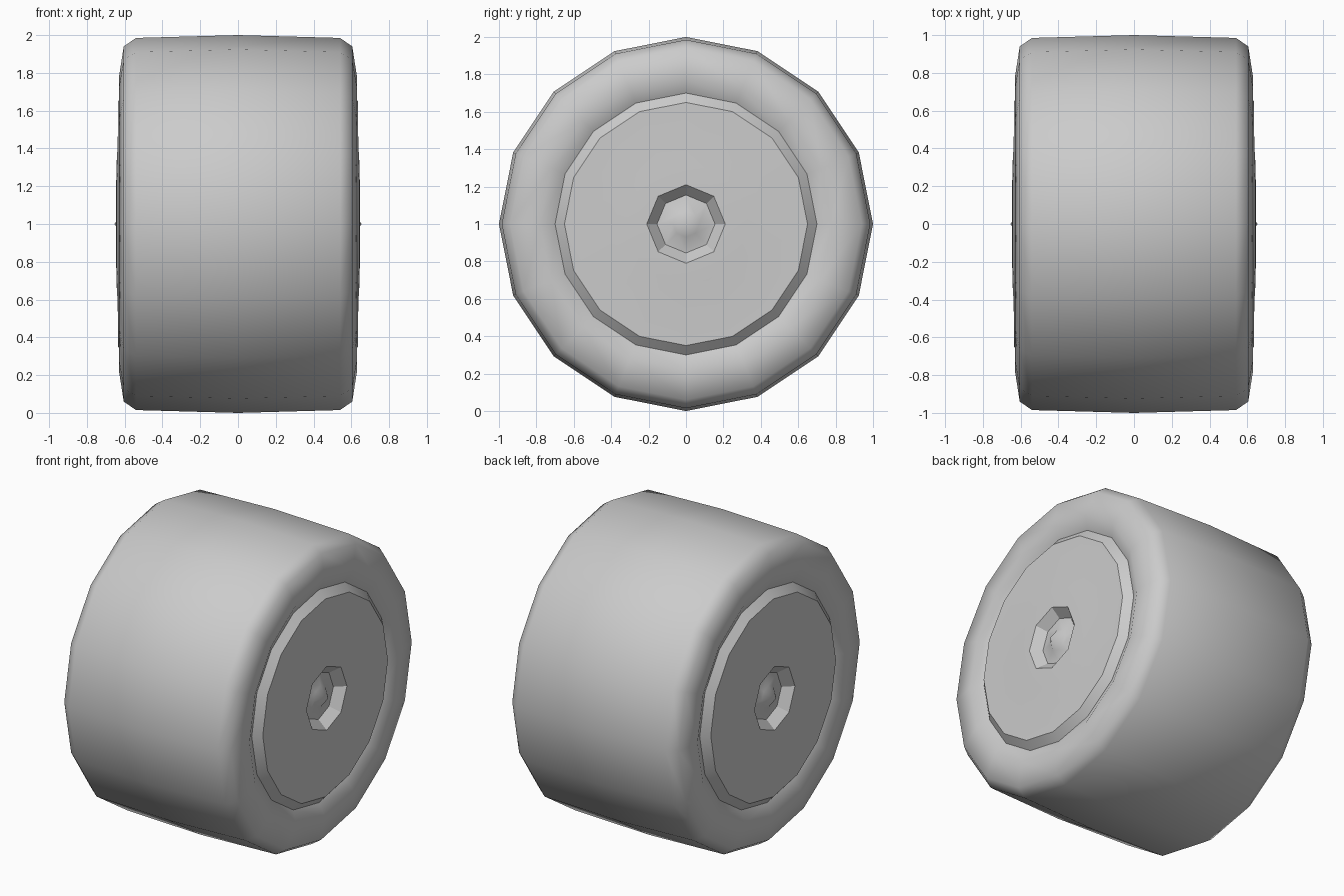
import bpy, bmesh, math

if "Cube" in bpy.data.objects:
    bpy.data.objects.remove(bpy.data.objects["Cube"])


def lathe(name, profile, angle=None):
    """Rings of (x, radius, sides) about the x axis; sides may halve or end in a tip."""
    bm = bmesh.new()
    rings = []
    for x, r, n in profile:
        rings.append([bm.verts.new((x, r * math.sin(2 * math.pi * i / n),
                                    1 + r * math.cos(2 * math.pi * i / n)))
                      for i in range(n)])
    for a, b in zip(rings, rings[1:]):
        na, nb = len(a), len(b)
        for i in range(na):
            j = (i + 1) % na
            if nb == na:
                bm.faces.new((a[i], a[j], b[j], b[i]))
            elif nb == 1:
                bm.faces.new((a[i], a[j], b[0]))
            elif i % 2 == 0:
                k, m = i // 2, (i // 2 + 1) % nb
                bm.faces.new((a[i], a[j], b[k]))
                bm.faces.new((a[j], b[m], b[k]))
                bm.faces.new((a[j], a[(j + 1) % na], b[m]))
    # Second side is the mirror image of the first
    geom = bm.verts[:] + bm.edges[:] + bm.faces[:]
    dup = bmesh.ops.duplicate(bm, geom=geom)["geom"]
    for v in dup:
        if isinstance(v, bmesh.types.BMVert):
            v.co.x = -v.co.x
    bmesh.ops.reverse_faces(bm, faces=[f for f in dup if isinstance(f, bmesh.types.BMFace)])
    bmesh.ops.remove_doubles(bm, verts=bm.verts[:], dist=0.0001)
    # Point every face outward along x (or radially on the tread)
    if sum(f.normal.x * f.calc_center_median().x for f in bm.faces if f.normal_update() is None) < 0:
        bmesh.ops.reverse_faces(bm, faces=bm.faces[:])
    me = bpy.data.meshes.new(name)
    bm.to_mesh(me)
    bm.free()
    ob = bpy.data.objects.new(name, me)
    bpy.context.collection.objects.link(ob)
    bpy.ops.object.select_all(action='DESELECT')
    ob.select_set(True)
    bpy.context.view_layer.objects.active = ob
    if angle is None:
        bpy.ops.object.shade_smooth()
    else:
        bpy.ops.object.shade_smooth_by_angle(angle=math.radians(angle))
    return ob


# Tyre: crowned tread, rounded shoulder, sidewall dipping in to the rim
lathe("tyre", [(0, 1.0, 16), (0.54, 0.985, 16), (0.605, 0.94, 16),
               (0.63, 0.78, 16), (0.59, 0.70, 16)])

# Wheel disc: raised lip, shallow dome, octagonal recess with a pointed nut
lathe("wheel_disc", [(0.59, 0.70, 16), (0.635, 0.65, 16), (0.637, 0.42, 16),
                     (0.643, 0.32, 16), (0.645, 0.21, 8), (0.585, 0.155, 8),
                     (0.60, 0.07, 8), (0.655, 0, 1)], angle=30)
